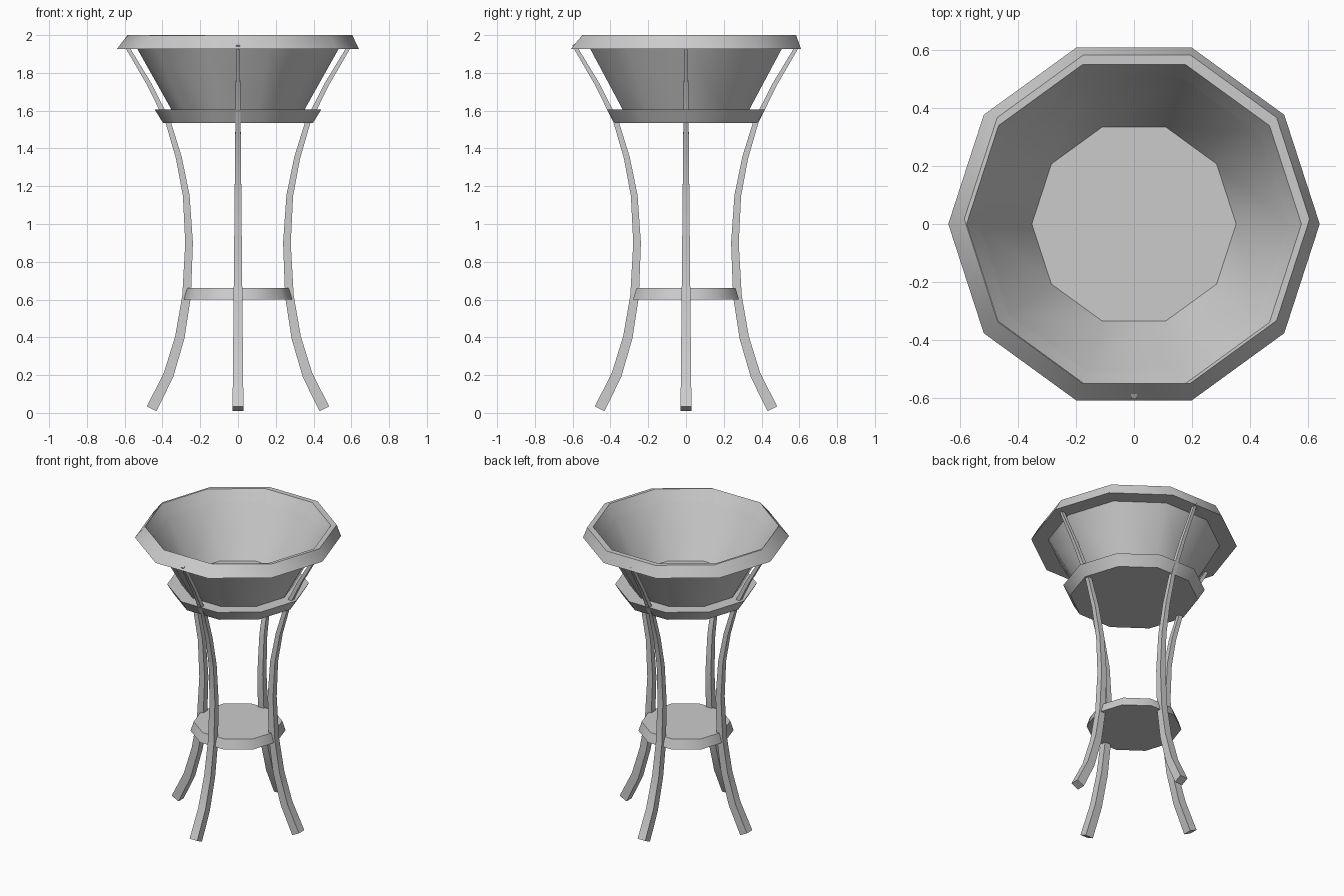
import bpy, bmesh, math
from mathutils import Vector

if "Cube" in bpy.data.objects:
    bpy.data.objects.remove(bpy.data.objects["Cube"])

SIDES = 10
grey = bpy.data.materials.new("plain_grey")
grey.diffuse_color = (0.6, 0.6, 0.6, 1)
grey.use_nodes = True
grey.node_tree.nodes["Principled BSDF"].inputs["Base Color"].default_value = grey.diffuse_color


def finish(name, bm, closed=True):
    if closed:
        bmesh.ops.recalc_face_normals(bm, faces=bm.faces[:])
    mesh = bpy.data.meshes.new(name)
    bm.to_mesh(mesh)
    bm.free()
    mesh.materials.append(grey)
    obj = bpy.data.objects.new(name, mesh)
    bpy.context.collection.objects.link(obj)
    bpy.ops.object.select_all(action='DESELECT')
    obj.select_set(True)
    bpy.context.view_layer.objects.active = obj
    bpy.ops.object.shade_smooth_by_angle(angle=math.radians(40))
    return obj


def bridge(bm, a, b):
    n = len(a)
    for i in range(n):
        j = (i + 1) % n
        bm.faces.new((a[i], a[j], b[j], b[i]))


def lathe(name, rings, caps=False, loop=False):
    """Ten-sided rings given as (radius, z, offset_x, offset_y)."""
    bm = bmesh.new()
    loops = []
    for r, z, ox, oy in rings:
        loops.append([bm.verts.new((ox + r * math.cos(math.tau * i / SIDES),
                                    oy + r * math.sin(math.tau * i / SIDES), z))
                      for i in range(SIDES)])
    for a, b in zip(loops, loops[1:]):
        bridge(bm, a, b)
    if loop:
        bridge(bm, loops[-1], loops[0])
    if caps:
        bm.faces.new(loops[0][::-1])
        bm.faces.new(loops[-1])
    return finish(name, bm, caps or loop)


# Rim with a slightly off-centre top, and thin bowl wall closing its inner side
lathe("rim", [(0.533, 1.927, 0, 0), (0.64, 1.927, 0, 0),
              (0.595, 2.0, 0.01, 0.017), (0.577, 2.0, 0, 0)], loop=True)
lathe("bowl", [(0.533, 1.927, 0, 0), (0.352, 1.605, 0, 0)])

# Flared upper shelf (also the bowl floor) and lower shelf
lathe("upper_shelf", [(0.397, 1.535, 0, 0), (0.44, 1.605, 0, 0)], caps=True)
lathe("lower_shelf", [(0.295, 0.6, 0, 0), (0.275, 0.662, 0, 0)], caps=True)

# Curved tapering legs: centre line as (radius, z)
path = [(0.457, 0.022), (0.368, 0.2), (0.308, 0.4), (0.272, 0.62), (0.259, 0.9),
        (0.274, 1.15), (0.313, 1.35), (0.37, 1.54), (0.47, 1.74), (0.565, 1.9),
        (0.594, 1.95)]


def leg(name, angle):
    bm = bmesh.new()
    ca, sa = math.cos(angle), math.sin(angle)
    loops = []
    for i, (r, z) in enumerate(path):
        p, q = path[max(i - 1, 0)], path[min(i + 1, len(path) - 1)]
        t = Vector((q[0] - p[0], q[1] - p[1])).normalized()
        h = 0.029 - 0.019 * z / 1.95
        ring = []
        for u, v in ((-1, -1), (1, -1), (1, 1), (-1, 1)):
            rr, zz, side = r + u * h * t.y, z - u * h * t.x, v * h
            ring.append(bm.verts.new((rr * ca - side * sa, rr * sa + side * ca, max(zz, 0))))
        loops.append(ring)
    for a, b in zip(loops, loops[1:]):
        bridge(bm, a, b)
    bm.faces.new(loops[0])
    bm.faces.new(loops[-1])
    finish(name, bm)


for name, k in (("right_leg", 0), ("back_leg", 1), ("left_leg", 2), ("front_leg", 3)):
    leg(name, k * math.pi / 2)
